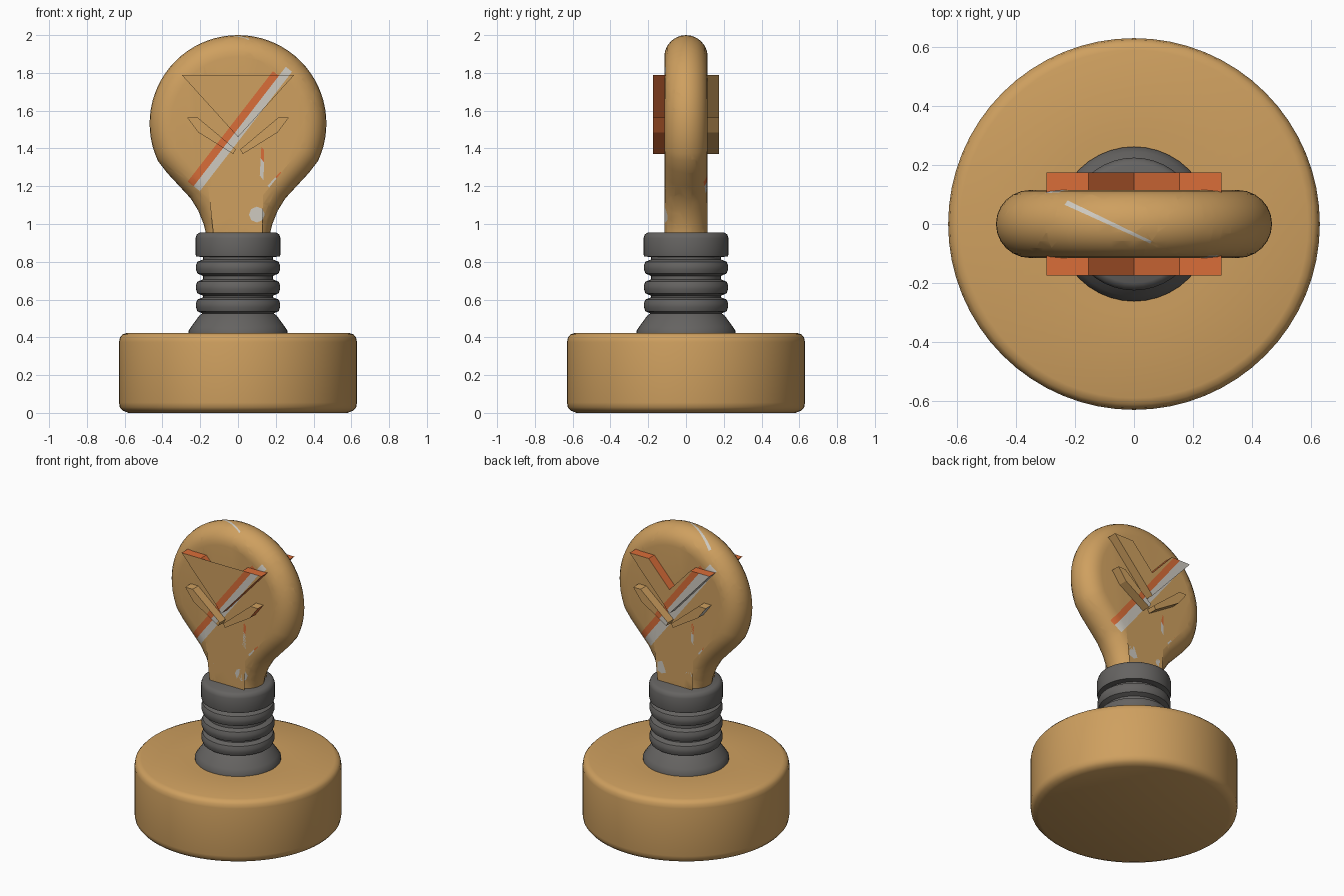
import bpy, bmesh, math
from mathutils import Vector

if "Cube" in bpy.data.objects:
    bpy.data.objects.remove(bpy.data.objects["Cube"])


def material(name, rgb):
    m = bpy.data.materials.new(name)
    m.diffuse_color = (*rgb, 1)
    m.use_nodes = True
    m.node_tree.nodes["Principled BSDF"].inputs["Base Color"].default_value = m.diffuse_color
    return m


TAN, GREY, ORANGE, WHITE = 0, 1, 2, 3
MATS = [material("tan", (0.62, 0.35, 0.115)), material("dark_grey", (0.13, 0.125, 0.12)),
        material("orange", (0.70, 0.155, 0.04)), material("off_white", (0.62, 0.59, 0.53))]


def finish(bm, name, angle=40):
    me = bpy.data.meshes.new(name)
    for f in bm.faces:
        f.smooth = True
    bm.to_mesh(me)
    bm.free()
    for m in MATS:
        me.materials.append(m)
    me.set_sharp_from_angle(angle=math.radians(angle))
    ob = bpy.data.objects.new(name, me)
    bpy.context.collection.objects.link(ob)
    return ob


def lathe(name, profile, mat, n=48):
    """Revolve (radius, z) points; both ends closed."""
    bm = bmesh.new()
    rings = [[bm.verts.new((r * math.cos(2 * math.pi * k / n), r * math.sin(2 * math.pi * k / n), z))
              for k in range(n)] for r, z in profile]
    for a, b in zip(rings, rings[1:]):
        for k in range(n):
            bm.faces.new((a[k], a[(k + 1) % n], b[(k + 1) % n], b[k]))
    bm.faces.new(rings[0][::-1])
    bm.faces.new(rings[-1])
    for f in bm.faces:
        f.material_index = mat
    return finish(bm, name)


def paint(bm, poly, mat, to3d, view):
    """Cut a convex polygon into the faces that look along view, and colour it."""
    pts = [to3d(*p) for p in poly]
    centre = sum(pts, Vector()) / len(pts)
    planes = []
    for a, b in zip(pts, pts[1:] + pts[:1]):
        no = (b - a).cross(view).normalized()
        planes.append((a, no if no.dot(centre - a) < 0 else -no))
    bm.normal_update()
    for co, no in planes:
        faces = [f for f in bm.faces if f.normal.dot(view) > 0.15]
        geom = list({v for f in faces for v in f.verts}) + list({e for f in faces for e in f.edges}) + faces
        bmesh.ops.bisect_plane(bm, geom=geom, dist=1e-5, plane_co=co, plane_no=no)
    bm.normal_update()
    for f in bm.faces:
        c = f.calc_center_median()
        if f.normal.dot(view) > 0.15 and all((c - co).dot(no) < 1e-5 for co, no in planes):
            f.material_index = mat


def front(x, z):
    return Vector((x, 0, z))


def back(x, z):
    return Vector((-x, 0, z))


SIDES = [(front, Vector((0, -1, 0))), (back, Vector((0, 1, 0)))]


def band(d0, d1, t0, t1):
    """Part of the diagonal stripe: d across it, t along it."""
    return [(-0.235 + 0.79 * d + 0.61 * t, 1.2 - 0.61 * d + 0.79 * t)
            for d, t in ((d0, t0), (d1, t0), (d1, t1), (d0, t1))]


def paint_stripe(bm):
    for i, (to3d, view) in enumerate(SIDES):
        paint(bm, band(-0.04, 0, 0, 0.74), ORANGE, to3d, view)
        paint(bm, band(0, 0.042 if i == 0 else 0.06, 0, 0.8), WHITE, to3d, view)


# base and ribbed screw stem
lathe("base", [(0.58, 0), (0.61, 0.012), (0.626, 0.03), (0.63, 0.055), (0.63, 0.375),
               (0.625, 0.4), (0.612, 0.415), (0.59, 0.423), (0.3, 0.42)], TAN, 64)
stem = [(0.262, 0.41), (0.262, 0.435), (0.245, 0.46), (0.205, 0.515), (0.185, 0.53)]
for z in (0.57, 0.665, 0.77):
    stem += [(0.185, z - 0.045), (0.215, z - 0.032), (0.223, z - 0.01), (0.223, z + 0.01),
             (0.215, z + 0.03), (0.185, z + 0.042)]
stem += [(0.185, 0.825), (0.222, 0.828), (0.225, 0.84), (0.225, 0.925), (0.218, 0.945), (0.2, 0.956)]
lathe("screw_stem", stem, GREY, 40)

# bulb: flat lamp outline with fully rounded rim
half = [(0.165, 0.82), (0.165, 0.93), (0.182, 1.0), (0.21, 1.07), (0.25, 1.135), (0.31, 1.2), (0.375, 1.27)]
half += [(0.468 * math.cos(math.radians(a)), 1.532 + 0.468 * math.sin(math.radians(a)))
         for a in range(-25, 90, 5)]
outline = [Vector(p) for p in half + [(0, 2.0)] + [(-x, z) for x, z in reversed(half)]]
N = len(outline)
R = 0.115
bm = bmesh.new()
rings = []
for s in range(13):
    a = math.radians(-90 + 15 * s)
    ring = []
    for i, p in enumerate(outline):
        d = (outline[(i + 1) % N] - outline[i - 1]).normalized()
        q = p - Vector((d.y, -d.x)) * R * (1 - math.cos(a))
        ring.append(bm.verts.new((q.x, R * math.sin(a), q.y)))
    rings.append(ring)
for a, b in zip(rings, rings[1:]):
    for k in range(N):
        bm.faces.new((a[k], a[(k + 1) % N], b[(k + 1) % N], b[k]))
caps = [bm.faces.new(rings[0][::-1]), bm.faces.new(rings[-1])]
bmesh.ops.triangulate(bm, faces=caps)
bmesh.ops.recalc_face_normals(bm, faces=bm.faces[:])

# painted stripe, neck spots and top scratch on the bulb
paint_stripe(bm)
for (to3d, view), r in zip(SIDES, (0.042, 0.024)):
    spot = [(0.1 + r * math.cos(k * math.pi / 4), 1.05 + r * math.sin(k * math.pi / 4)) for k in range(8)]
    paint(bm, spot, WHITE, to3d, view)
paint(bm, [(-0.235, 0.065), (-0.225, 0.08), (0.06, -0.058), (0.055, -0.066)], WHITE,
      lambda x, y: Vector((x, y, 1.95)), Vector((0, 0, 1)))
finish(bm, "bulb")


def bars(name, poly, depth=0.175):
    """Prism through the bulb, with coloured edges."""
    bm = bmesh.new()
    a = [bm.verts.new((x, -depth, z)) for x, z in poly]
    b = [bm.verts.new((x, depth, z)) for x, z in poly]
    n = len(poly)
    for k in range(n):
        j = (k + 1) % n
        bm.faces.new((a[k], a[j], b[j], b[k]))
    caps = [bm.faces.new(a), bm.faces.new(b[::-1])]
    bmesh.ops.triangulate(bm, faces=caps)
    bmesh.ops.recalc_face_normals(bm, faces=bm.faces[:])
    # split edge faces into front and back halves so they can differ
    bmesh.ops.bisect_plane(bm, geom=bm.verts[:] + bm.edges[:] + bm.faces[:],
                           plane_co=(0, 0, 0), plane_no=(0, 1, 0))
    bm.normal_update()
    for f in bm.faces:
        c, no = f.calc_center_median(), f.normal
        if abs(no.y) > 0.5:
            continue
        if no.z > 0.5 and c.z > 1.6:
            f.material_index = ORANGE
        elif no.z < -0.3 and c.x > 0 and c.y < 0:
            f.material_index = ORANGE
        elif no.z < -0.3 and c.x < 0 and c.y > 0 and c.z > 1.5:
            f.material_index = WHITE
    paint_stripe(bm)
    return finish(bm, name, 20)


# large chevron and the two small bars below it
bars("large_chevron", [(0, 1.46), (0.297, 1.788), (0.155, 1.788), (0, 1.62), (-0.155, 1.788), (-0.297, 1.788)])
small = [(0.27, 1.565), (0.215, 1.565), (0.012, 1.395), (0.025, 1.37), (0.21, 1.485)]
for side, s in (("left", -1), ("right", 1)):
    bars(side + "_small_bar", [(s * x, z) for x, z in small])
